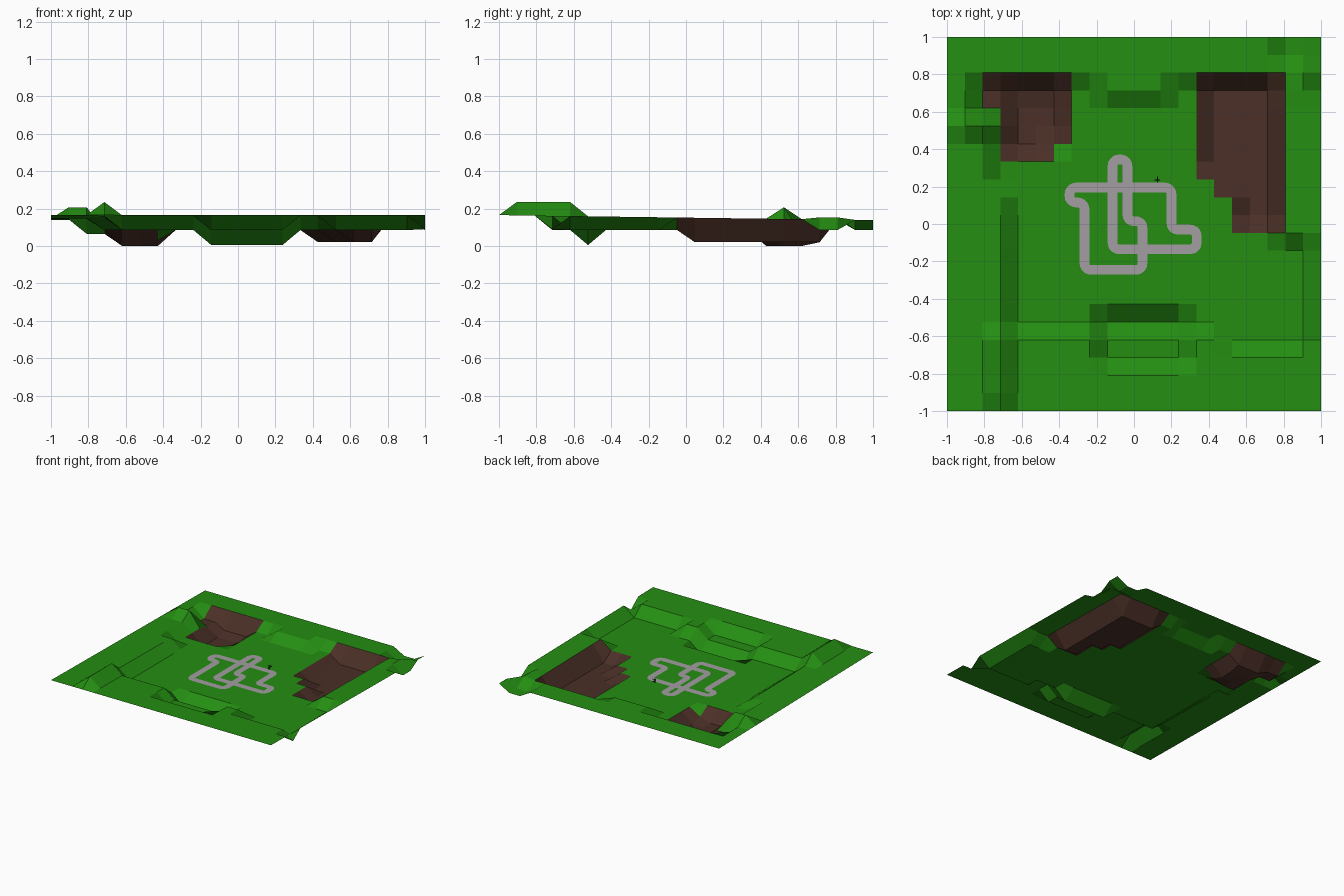
import bpy, bmesh, math
from mathutils import Vector

if "Cube" in bpy.data.objects:
    bpy.data.objects.remove(bpy.data.objects["Cube"])

def mat(name, c):
    m = bpy.data.materials.new(name)
    m.diffuse_color = (*c, 1)
    m.use_nodes = True
    m.node_tree.nodes["Principled BSDF"].inputs["Base Color"].default_value = m.diffuse_color
    return m

GRASS = mat("grass green", (0.018, 0.27, 0.006))
EARTH = mat("earth brown", (0.07, 0.029, 0.02))
ROAD = mat("path grey", (0.36, 0.34, 0.36))
DARK = mat("dark iron", (0.01, 0.012, 0.01))

N, STEP, LOW = 21, 2 / 21, 0.085

def finish(bm, name, mats):
    me = bpy.data.meshes.new(name)
    bm.to_mesh(me)
    bm.free()
    ob = bpy.data.objects.new(name, me)
    bpy.context.collection.objects.link(ob)
    for m in mats:
        me.materials.append(m)
    return ob

# Height rules: raised border around a low interior, with pits and ridges
H = {}
def put(i0, i1, j0, j1, z):
    for i in range(i0, i1 + 1):
        for j in range(j0, j1 + 1):
            H[i, j] = z(j) if callable(z) else z

high = lambda j: 0.165 - 0.027 * j / N
put(0, N, 0, N, LOW)
put(0, 15, 0, 4, high)          # front border
put(16, N, 0, 3, high)
put(0, 3, 0, 12, high)          # left border
put(0, 2, 13, N, high)
put(0, N, 19, N, high)          # back border
put(9, 12, 18, 18, high)
put(19, N, 10, N, high)         # right border
put(21, 21, 4, 10, high)
put(3, 3, 1, 4, 0.235)          # ridges
put(1, 2, 16, 16, 0.207)
put(9, 13, 3, 4, LOW)           # front trench
put(9, 13, 5, 5, 0.005)
put(21, 21, 3, 3, 0.09)         # notch on right edge
put(19, 20, 20, 21, LOW)        # back right hollow
put(21, 21, 18, 19, LOW)
put(20, 20, 18, 19, 0.153)
put(2, 3, 17, 18, 0.065)        # left pit
put(4, 6, 15, 17, 0.0)
put(4, 6, 18, 18, 0.02)
put(6, 6, 15, 15, 0.03)
put(17, 18, 11, 18, 0.02)       # right pit
put(16, 16, 13, 18, 0.02)
put(15, 15, 14, 18, 0.02)

def is_earth(i, j):
    left = (2 if j >= 17 else 3) <= i <= (5 if j == 14 else 6) and 14 <= j <= 18
    start = 14 if j >= 13 else 15 if j == 12 else 16
    return left or (start <= i <= 18 and 10 <= j <= 18)

bm = bmesh.new()
V = {k: bm.verts.new((-1 + k[0] * STEP, -1 + k[1] * STEP, z)) for k, z in H.items()}
for i in range(N):
    for j in range(N):
        f = bm.faces.new((V[i, j], V[i + 1, j], V[i + 1, j + 1], V[i, j + 1]))
        f.material_index = int(is_earth(i, j))
finish(bm, "terrain", [GRASS, EARTH])

# Winding path: rounded closed ribbon
pts = [(-.115, .345), (-.115, -.135), (.335, -.135), (.335, -.03), (.2, -.03),
       (.2, .195), (-.345, .195), (-.345, .115), (-.265, .115), (-.265, -.245),
       (.045, -.245), (.045, .015), (-.035, .015), (-.035, .345)]
pts = [Vector(p) for p in pts]
line, R = [], 0.034
for k, p in enumerate(pts):
    a = p + (pts[k - 1] - p).normalized() * R
    b = p + (pts[(k + 1) % len(pts)] - p).normalized() * R
    c = a + b - p
    for s in range(6):
        t = s / 5 * math.pi / 2
        line.append(c + (a - c) * math.cos(t) + (b - c) * math.sin(t))
bm = bmesh.new()
pairs = []
for k, p in enumerate(line):
    d = (line[(k + 1) % len(line)] - line[k - 1]).normalized()
    n = Vector((-d.y, d.x)) * 0.026
    pairs.append([bm.verts.new((*(p + n * s), 0.088)) for s in (1, -1)])
for k, (a, b) in enumerate(pairs):
    c, d = pairs[(k + 1) % len(pairs)]
    bm.faces.new((a, b, d, c))
finish(bm, "winding_path", [ROAD])

# Small signpost beside the path
bm = bmesh.new()
for loc, size in (((.125, .225, .1), (.005, .005, .03)), ((.125, .235, .113), (.03, .004, .004)),
                  ((.125, .24, .1), (.004, .03, .004))):
    for v in bmesh.ops.create_cube(bm, size=1)["verts"]:
        v.co = Vector(loc) + Vector([v.co[a] * size[a] for a in range(3)])
finish(bm, "signpost", [DARK])
